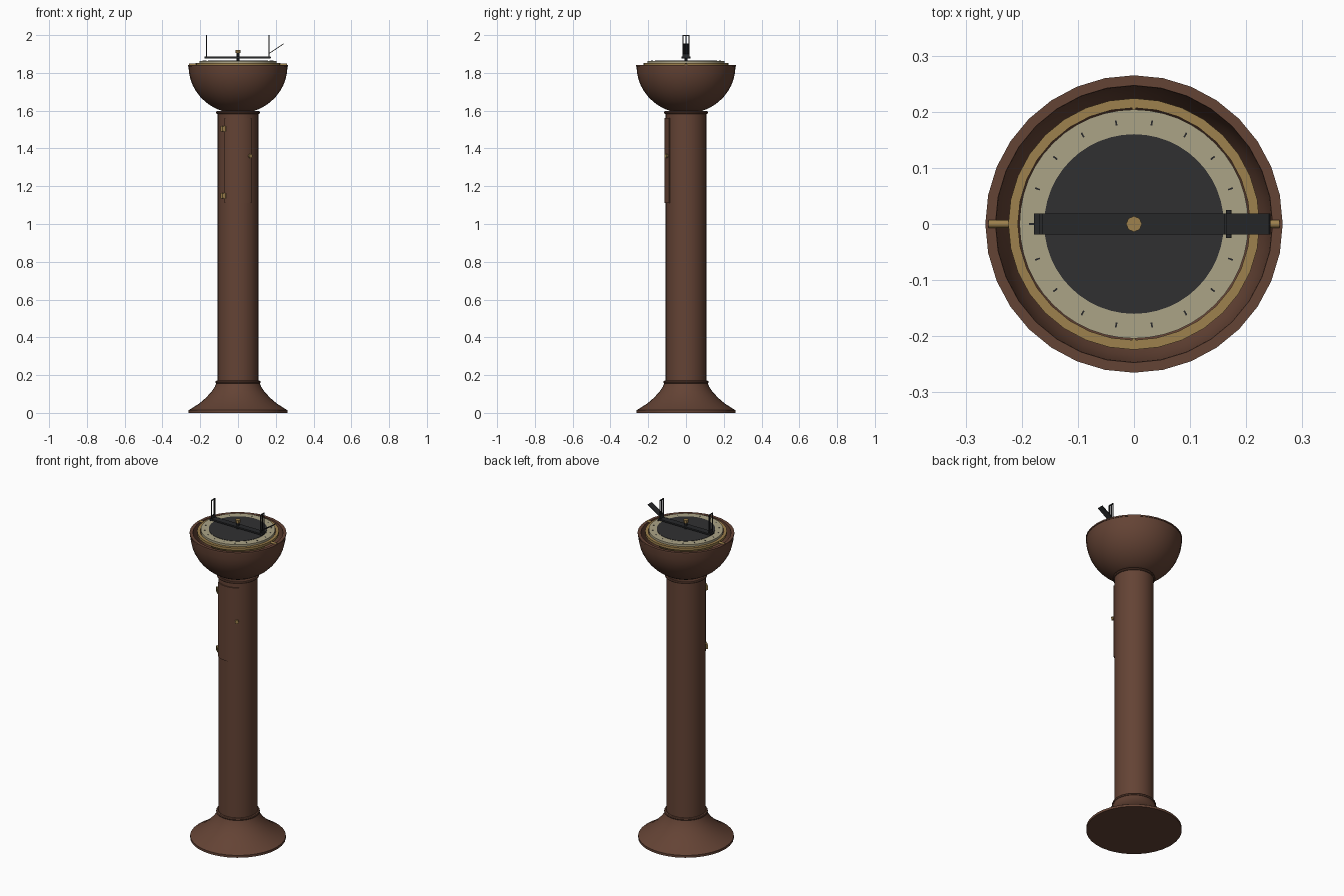
import bpy, math
from math import sin, cos, pi, radians
from mathutils import Matrix, Vector

if "Cube" in bpy.data.objects:
    bpy.data.objects.remove(bpy.data.objects["Cube"], do_unlink=True)


def material(name, r, g, b):
    m = bpy.data.materials.new(name)
    m.use_nodes = True
    m.diffuse_color = (r, g, b, 1)
    m.node_tree.nodes["Principled BSDF"].inputs["Base Color"].default_value = (r, g, b, 1)
    return m


BROWN = material("brown_wood", 0.127, 0.056, 0.035)
BRASS = material("brass", 0.34, 0.22, 0.075)
CREAM = material("cream_card", 0.41, 0.37, 0.24)
DARK = material("dark_grey", 0.03, 0.03, 0.031)
BLACK = material("black_metal", 0.02, 0.021, 0.023)


def build(name, verts, faces, mat, smooth=True):
    mesh = bpy.data.meshes.new(name)
    mesh.from_pydata(verts, [], faces)
    mesh.materials.append(mat)
    ob = bpy.data.objects.new(name, mesh)
    bpy.context.collection.objects.link(ob)
    if smooth:
        bpy.ops.object.select_all(action='DESELECT')
        ob.select_set(True)
        bpy.context.view_layer.objects.active = ob
        bpy.ops.object.shade_smooth_by_angle(angle=radians(35))
    return ob


def lathe(name, profile, mat, sides=32, closed=False):
    """Turn (radius, z) points, listed bottom to top on the outside, about z."""
    verts, rings = [], []
    for r, z in profile:
        n = 1 if r == 0 else sides
        rings.append([len(verts) + i for i in range(n)])
        verts += [(r * cos(2 * pi * i / sides), r * sin(2 * pi * i / sides), z) for i in range(n)]
    if closed:
        rings.append(rings[0])
    faces = []
    for a, b in zip(rings, rings[1:]):
        for i in range(sides):
            j = (i + 1) % sides
            if len(a) == 1:
                faces.append((a[0], b[j], b[i]))
            elif len(b) == 1:
                faces.append((a[i], a[j], b[0]))
            else:
                faces.append((a[i], a[j], b[j], b[i]))
    return build(name, verts, faces, mat)


def box(name, centre, size, mat, rotation=Matrix()):
    c = Vector(centre)
    verts = [c + rotation @ Vector((x * size[0] / 2, y * size[1] / 2, z * size[2] / 2))
             for x in (-1, 1) for y in (-1, 1) for z in (-1, 1)]
    faces = [(0, 1, 3, 2), (4, 6, 7, 5), (0, 4, 5, 1), (2, 3, 7, 6), (0, 2, 6, 4), (1, 5, 7, 3)]
    return build(name, verts, faces, mat, smooth=False)


def rod(name, start, end, radius, mat, sides=12):
    a, b = Vector(start), Vector(end)
    ob = lathe(name, [(0, 0), (radius, 0), (radius, (b - a).length), (0, (b - a).length)], mat, sides)
    turn = (b - a).to_track_quat('Z', 'Y').to_matrix().to_4x4()
    ob.data.transform(Matrix.Translation(a) @ turn)
    return ob


def collar(name, radius, z, thick):
    pts = [(radius + thick * cos(t * pi / 4), z + thick * sin(t * pi / 4)) for t in range(8)]
    return lathe(name, pts, BROWN, closed=True)


# Pedestal: flared foot, column and collars
lathe("flared_foot", [(0, 0), (0.262, 0), (0.262, 0.014), (0.245, 0.024), (0.205, 0.05),
                      (0.17, 0.08), (0.142, 0.11), (0.122, 0.14), (0.114, 0.16), (0, 0.16)], BROWN)
lathe("column", [(0.108, 0.15), (0.108, 1.595)], BROWN)
collar("foot_collar", 0.112, 0.163, 0.008)
collar("bowl_collar", 0.11, 1.59, 0.007)

# Hollow bowl with a flat rim
outer = [(0.262 * sin(t), 1.835 - 0.25 * cos(t)) for t in [radians(a) for a in range(18, 91, 8)]]
inner = [(0.246 * sin(t), 1.835 - 0.234 * cos(t)) for t in [radians(a) for a in range(90, 0, -9)]]
lathe("bowl", [(0, outer[0][1])] + outer + [(0.265, 1.835), (0.265, 1.843), (0.247, 1.843)]
      + inner + [(0, 1.601)], BROWN)

# Curved door on the front of the column
arc = [radians(a) for a in range(-128, -51, 4)]
n = len(arc)
verts = [(r * cos(a), r * sin(a), z) for r in (0.106, 0.114) for z in (1.11, 1.56) for a in arc]
faces = []
for i in range(n - 1):
    for a, b in ((2 * n, 3 * n), (n, 0), (0, 2 * n), (3 * n, n)):
        faces.append((a + i, a + i + 1, b + i + 1, b + i))
faces += [(0, 2 * n, 3 * n, n), (n - 1, 2 * n - 1, 4 * n - 1, 3 * n - 1)]
build("door", verts, faces, BROWN)

# Door hinges and knob
for z, label in ((1.15, "lower"), (1.505, "upper")):
    a = radians(-133)
    turn = Matrix.Rotation(a, 4, 'Z')
    c = Vector((0.113 * cos(a), 0.113 * sin(a), z))
    side = turn @ Vector((0, 0.011, 0))
    for s in (-1, 1):
        box(label + "_hinge_leaf", c + side * s, (0.01, 0.014, 0.028), BRASS, turn)
    rod(label + "_hinge_pin", c - Vector((0, 0, 0.012)), c + Vector((0, 0, 0.012)), 0.007, BRASS, 8)
a = radians(-58)
d = Vector((cos(a), sin(a), 0))
up = Vector((0, 0, 1.36))
rod("knob_stem", d * 0.11 + up, d * 0.12 + up, 0.006, BRASS, 8)
rod("knob", d * 0.118 + up, d * 0.128 + up, 0.011, BRASS, 8)

# Gimbal ring and its pivots
lathe("gimbal_ring", [(0.207, 1.838), (0.224, 1.838), (0.224, 1.853), (0.207, 1.853)],
      BRASS, closed=True)
for s in (-1, 1):
    rod("ring_pivot", (s * 0.22, 0, 1.843), (s * 0.259, 0, 1.843), 0.007, BRASS)
    rod("card_pivot", (0, s * 0.195, 1.848), (0, s * 0.212, 1.848), 0.004, BRASS)

# Compass bowl, card and hour-like marks
lathe("compass_bowl", [(0, 1.72), (0.09, 1.735), (0.155, 1.78), (0.19, 1.83), (0.2, 1.85)], BRASS)
lathe("card", [(0, 1.848), (0.204, 1.848), (0.204, 1.864), (0, 1.864)], CREAM, 48)
lathe("card_centre", [(0.16, 1.863), (0.16, 1.866), (0, 1.866)], DARK, 48)
for k in range(18):
    a = radians(10 + 20 * k)
    box("card_mark", (0.183 * sin(a), 0.183 * cos(a), 1.8645), (0.003, 0.009, 0.002), BLACK,
        Matrix.Rotation(-a, 4, 'Z'))

# Sighting bar with centre post and knob
box("sight_bar", (-0.003, 0, 1.882), (0.35, 0.037, 0.009), BLACK)
rod("sight_post", (0, 0, 1.864), (0, 0, 1.906), 0.008, BLACK, 8)
rod("sight_knob", (0, 0, 1.904), (0, 0, 1.922), 0.014, BRASS, 8)
rod("vane_hinge", (0.169, -0.025, 1.881), (0.169, 0.025, 1.881), 0.005, BLACK)

# Upright open-framed vanes at both ends
for x, bar_w in ((-0.166, 0.002), (0.163, 0.007)):
    for s in (-1, 1):
        box("vane_side", (x, s * 0.0155, 1.942), (0.005, 0.006, 0.116), BLACK)
    box("vane_top", (x, 0, 1.997), (0.005, 0.037, 0.006), BLACK)
    box("vane_foot", (x, 0, 1.895), (0.005, 0.037, 0.02), BLACK)
    box("vane_wire", (x, 0, 1.945), (0.003, bar_w, 0.11), BLACK)

# Tilted reflector plate
box("reflector", (0.203, 0, 1.928), (0.094, 0.037, 0.004), BLACK,
    Matrix.Rotation(-math.atan2(0.05, 0.075), 4, 'Y'))
